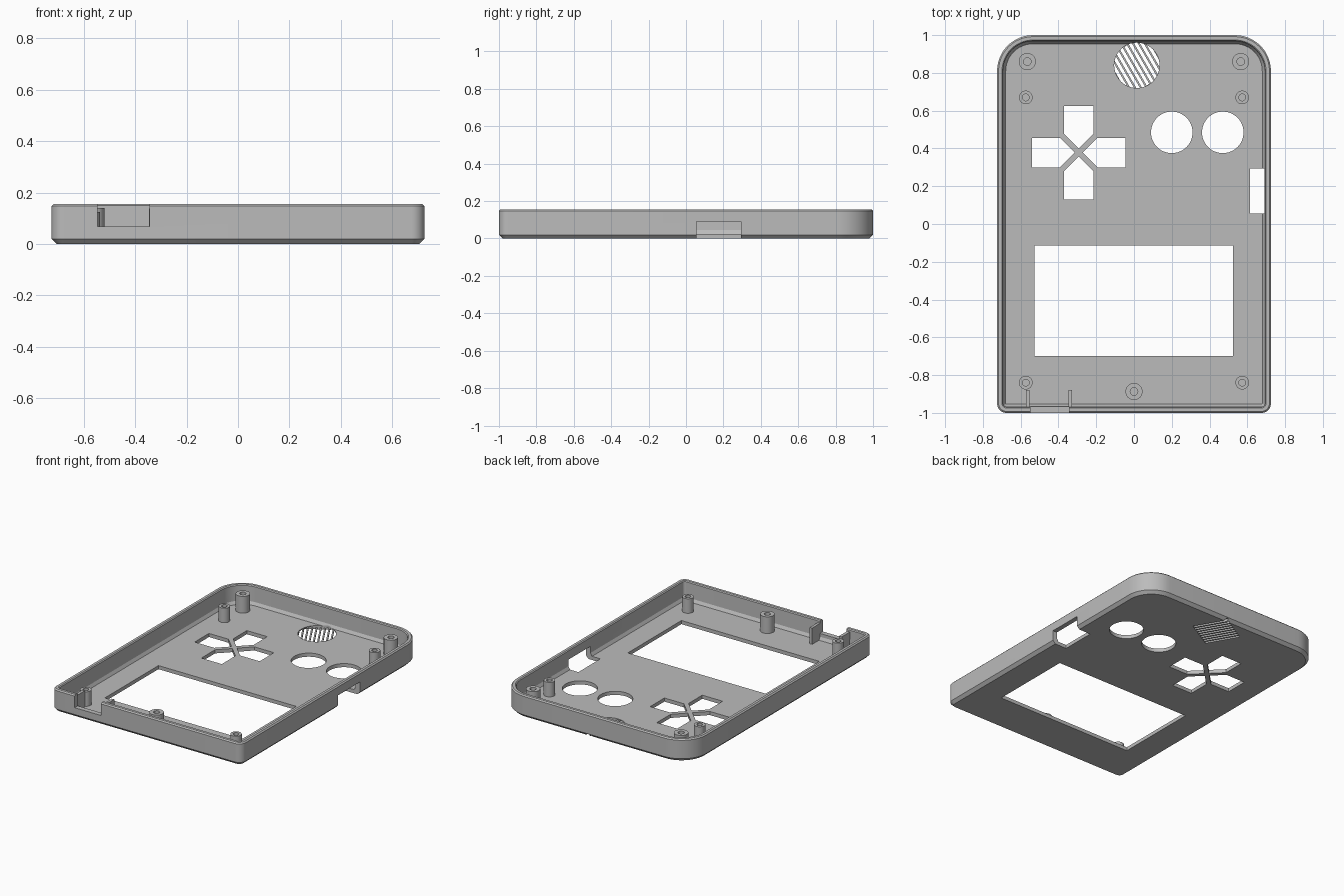
import bpy, bmesh
from math import pi, cos, sin
from mathutils import Matrix, Vector

cube = bpy.data.objects.get("Cube")
if cube:
    bpy.data.objects.remove(cube, do_unlink=True)

HALF_W, HALF_L, HEIGHT, FLOOR = 0.725, 1.0, 0.155, 0.025

grey = bpy.data.materials.new("plastic_grey")
grey.use_nodes = True
grey.diffuse_color = (0.5, 0.5, 0.5, 1)
grey.node_tree.nodes["Principled BSDF"].inputs["Base Color"].default_value = (0.5, 0.5, 0.5, 1)


def make_object(name, bm):
    bmesh.ops.recalc_face_normals(bm, faces=bm.faces)
    mesh = bpy.data.meshes.new(name)
    bm.to_mesh(mesh)
    bm.free()
    mesh.materials.append(grey)
    obj = bpy.data.objects.new(name, mesh)
    bpy.context.collection.objects.link(obj)
    return obj


def loft(bm, rings, cap=True):
    loops = [[bm.verts.new(p) for p in ring] for ring in rings]
    n = len(loops[0])
    for a, b in zip(loops, loops[1:]):
        for i in range(n):
            j = (i + 1) % n
            bm.faces.new((a[i], a[j], b[j], b[i]))
    if cap:
        bm.faces.new(loops[0])
        bm.faces.new(loops[-1])


def prism(bm, pts, z0, z1):
    loft(bm, [[(x, y, z) for x, y in pts] for z in (z0, z1)])


def box(bm, x0, x1, y0, y1, z0, z1):
    prism(bm, [(x0, y0), (x1, y0), (x1, y1), (x0, y1)], z0, z1)


def circle(x, y, r, n=48):
    return [(x + r * cos(2 * pi * i / n), y + r * sin(2 * pi * i / n)) for i in range(n)]


def outline(inset, z, seg=12):
    """Rounded rectangle with wide corners at the back, tight ones at the front."""
    ring = []
    for k, (sx, sy, r) in enumerate([(1, 1, 0.19), (-1, 1, 0.19), (-1, -1, 0.05), (1, -1, 0.05)]):
        for i in range(seg + 1):
            a = (k + i / seg) * pi / 2
            ring.append((sx * (HALF_W - r) + (r - inset) * cos(a),
                         sy * (HALF_L - r) + (r - inset) * sin(a), z))
    return ring


def cut(target, bm):
    cutter = make_object("cutter", bm)
    cutter.hide_render = True
    mod = target.modifiers.new("cut", 'BOOLEAN')
    mod.operation, mod.solver, mod.object = 'DIFFERENCE', 'EXACT', cutter
    graph = bpy.context.evaluated_depsgraph_get()
    mesh = bpy.data.meshes.new_from_object(target.evaluated_get(graph))
    target.modifiers.clear()
    target.data = mesh
    bpy.data.objects.remove(cutter, do_unlink=True)


# Open tray: chamfered base, outer wall, rim, inner wall and sloped inner edge
bm = bmesh.new()
profile = [(0.02, 0), (0, 0.02), (0, 0.147), (0.008, HEIGHT), (0.026, HEIGHT),
           (0.032, 0.149), (0.034, 0.045), (0.046, FLOOR)]
loft(bm, [outline(d, z) for d, z in profile])
shell = make_object("shell", bm)

# Screen, round button holes, port notch, side switch opening, speaker recess
bm = bmesh.new()
box(bm, -0.527, 0.525, -0.7, -0.115, -0.1, 0.1)
for x in (0.2, 0.47):
    prism(bm, circle(x, 0.485, 0.11), -0.1, 0.1)
box(bm, -0.547, -0.345, -1.1, -0.93, 0.067, 0.3)
box(bm, 0.615, 0.9, 0.055, 0.295, -0.1, 0.09)
SPEAKER = Vector((0.015, 0.84))
prism(bm, circle(SPEAKER.x, SPEAKER.y, 0.12), 0.012, 0.1)

# Direction pad: four pointed arms separated by a thin cross
arm = [(0, 0.021), (0.078, 0.099), (0.078, 0.248), (-0.078, 0.248), (-0.078, 0.099)]
for k in range(4):
    turn = Matrix.Rotation(k * pi / 2, 2)
    prism(bm, [turn @ Vector(p) + Vector((-0.293, 0.378)) for p in arm], -0.1, 0.1)
cut(shell, bm)

# Slanted speaker slots
bm = bmesh.new()
turn = Matrix.Rotation(pi / 6, 2)
for k in range(-4, 5):
    x, w, l = k * 0.027, 0.0085, 0.118
    slot = [(x - w, -l), (x + w, -l), (x + w, l), (x - w, l)]
    prism(bm, [turn @ Vector(p) + SPEAKER for p in slot], -0.1, 0.018)
cut(shell, bm)


# Hollow screw posts and locating posts
def post(name, x, y, r, hole, top):
    bm = bmesh.new()
    rings = [(r, 0.015), (r, top), (hole, top), (hole, 0.04)]
    loft(bm, [[(px, py, z) for px, py in circle(x, y, rad, 32)] for rad, z in rings])
    return make_object(name, bm)


parts = [shell, post("screw_post_front", 0, -0.887, 0.045, 0.02, 0.14)]
for side, s in (("left", 1), ("right", -1)):
    parts.append(post("screw_post_back_" + side, s * 0.565, 0.86, 0.045, 0.02, 0.14))
    parts.append(post("board_post_back_" + side, s * 0.573, 0.67, 0.036, 0.018, 0.125))
    parts.append(post("board_post_front_" + side, s * 0.573, -0.84, 0.036, 0.018, 0.125))

# Upright ribs either side of the port notch
for name, x0, x1 in (("port_rib_right", -0.573, -0.552), ("port_rib_left", -0.347, -0.328)):
    bm = bmesh.new()
    box(bm, x0, x1, -0.968, -0.88, 0.015, 0.137)
    parts.append(make_object(name, bm))

bpy.ops.object.select_all(action='DESELECT')
for obj in parts:
    obj.select_set(True)
bpy.context.view_layer.objects.active = shell
bpy.ops.object.shade_smooth_by_angle(angle=pi / 7)
